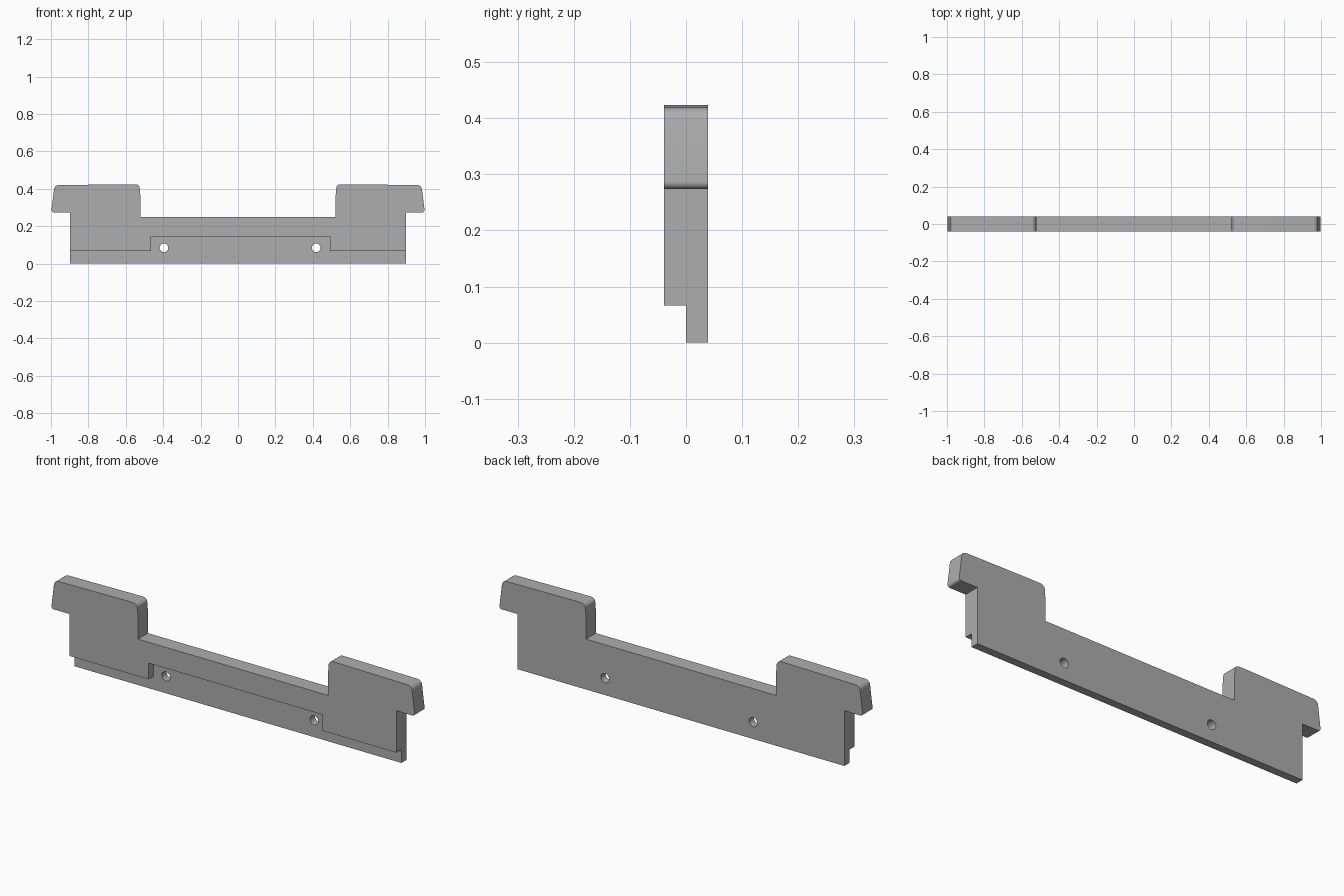
import bpy, bmesh, math
from mathutils import Vector

HALF = 0.039  # half of the plate thickness

cube = bpy.data.objects.get("Cube")
if cube:
    bpy.data.objects.remove(cube, do_unlink=True)

grey = bpy.data.materials.new("plain grey")
grey.use_nodes = True
colour = (0.42, 0.42, 0.42, 1)
grey.diffuse_color = colour
grey.node_tree.nodes["Principled BSDF"].inputs["Base Color"].default_value = colour


def rounded(corners, steps=6):
    """Turn (x, z, radius) corners into an outline with true arc fillets."""
    outline = []
    for i, (x, z, r) in enumerate(corners):
        p = Vector((x, z))
        if r == 0:
            outline.append(p)
            continue
        a = (Vector(corners[i - 1][:2]) - p).normalized()
        b = (Vector(corners[(i + 1) % len(corners)][:2]) - p).normalized()
        half = a.angle(b) / 2
        centre = p + (a + b).normalized() * r / math.sin(half)
        start = p + a * r / math.tan(half) - centre
        end = p + b * r / math.tan(half) - centre
        for k in range(steps + 1):
            d = start.lerp(end, k / steps)
            # even spacing is close enough on these small arcs
            outline.append(centre + d.normalized() * r)
    return outline


def prism(name, outline, y0, y1):
    """Extrude an x-z outline from y0 to y1."""
    bm = bmesh.new()
    face = bm.faces.new([bm.verts.new((p[0], y0, p[1])) for p in outline])
    new = bmesh.ops.extrude_face_region(bm, geom=[face])["geom"]
    verts = [v for v in new if isinstance(v, bmesh.types.BMVert)]
    bmesh.ops.translate(bm, verts=verts, vec=(0, y1 - y0, 0))
    bmesh.ops.recalc_face_normals(bm, faces=bm.faces)
    mesh = bpy.data.meshes.new(name)
    bm.to_mesh(mesh)
    bm.free()
    mesh.materials.append(grey)
    obj = bpy.data.objects.new(name, mesh)
    bpy.context.collection.objects.link(obj)
    return obj


# Bracket outline: right half, mirrored for the left
right = [
    (0.897, 0, 0), (0.897, 0.274, 0), (0.999, 0.274, 0.012),
    (0.981, 0.419, 0.025), (0.60, 0.424, 0), (0.527, 0.424, 0.022),
    (0.522, 0.36, 0), (0.522, 0.25, 0),
]
left = [(-x, z, r) for x, z, r in reversed(right)]
bracket = prism("bracket_plate", rounded(right + left), -HALF, HALF)

# Stepped recess along the lower front
recess = [(-1.1, -0.1), (1.1, -0.1), (1.1, 0.066), (0.491, 0.066),
          (0.491, 0.146), (-0.464, 0.146), (-0.464, 0.066), (-1.1, 0.066)]
cutters = [prism("recess_cutter", recess, -0.2, 0)]

# Two screw holes
for x in (-0.396, 0.418):
    circle = [(x + 0.023 * math.cos(t), 0.084 + 0.023 * math.sin(t))
              for t in (math.tau * k / 32 for k in range(32))]
    cutters.append(prism("hole_cutter", circle, -0.2, 0.2))

bpy.ops.object.select_all(action="DESELECT")
bracket.select_set(True)
bpy.context.view_layer.objects.active = bracket
for cutter in cutters:
    cutter.hide_render = True
    mod = bracket.modifiers.new("cut", "BOOLEAN")
    mod.operation = "DIFFERENCE"
    mod.solver = "EXACT"
    mod.object = cutter
    bpy.ops.object.modifier_apply(modifier=mod.name)
    bpy.data.objects.remove(cutter, do_unlink=True)

bpy.ops.object.shade_smooth_by_angle(angle=math.radians(30))
